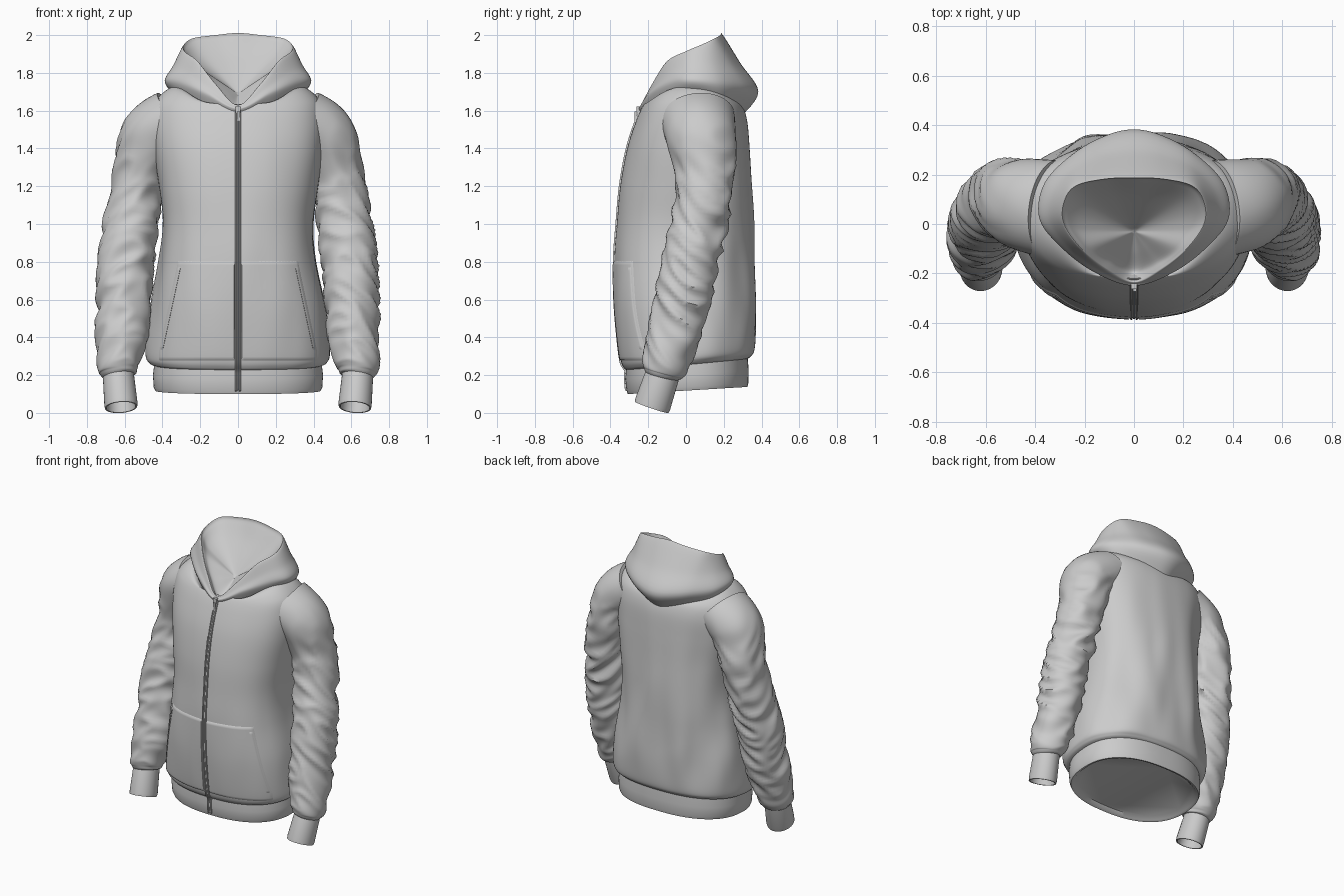
import bpy, bmesh, math
from mathutils import Vector, noise
from mathutils.bvhtree import BVHTree

if "Cube" in bpy.data.objects:
    bpy.data.objects.remove(bpy.data.objects["Cube"])


def spline(rows, n, closed=False):
    """Catmull-Rom through rows of numbers, n steps per segment."""
    m, out = len(rows), []
    get = lambda i: rows[i % m] if closed else rows[max(0, min(m - 1, i))]
    for i in range(m if closed else m - 1):
        p = [get(i + k) for k in (-1, 0, 1, 2)]
        for j in range(n):
            t = j / n
            out.append([0.5 * (2 * b + (c - a) * t + (2 * a - 5 * b + 4 * c - d) * t * t
                               + (3 * b - a - 3 * c + d) * t ** 3) for a, b, c, d in zip(*p)])
    if not closed:
        out.append(list(rows[-1]))
    return out


def make(name, verts, faces):
    me = bpy.data.meshes.new(name)
    me.from_pydata([tuple(v) for v in verts], [], faces)
    bm = bmesh.new()
    bm.from_mesh(me)
    bmesh.ops.recalc_face_normals(bm, faces=bm.faces)
    bm.to_mesh(me)
    bm.free()
    ob = bpy.data.objects.new(name, me)
    bpy.context.collection.objects.link(ob)
    return ob


def loft(name, rings, cap_start=False, cap_end=False):
    """Skin closed rings; returns a BVH for later ray casts."""
    n, verts = len(rings[0]), [v for r in rings for v in r]
    faces = [(i * n + j, i * n + (j + 1) % n, (i + 1) * n + (j + 1) % n, (i + 1) * n + j)
             for i in range(len(rings) - 1) for j in range(n)]
    if cap_start:
        faces.append(tuple(range(n)))
    if cap_end:
        faces.append(tuple(range(len(verts) - n, len(verts))))
    make(name, verts, faces)
    return BVHTree.FromPolygons([Vector(v) for v in verts], faces)


def body_ring(z, hx, yf, yb, drop, tilt, fold=0.0, n=128):
    """Superellipse slice of the body with soft vertical folds at the back and sides."""
    ring = []
    for i in range(n):
        a = 2 * math.pi * i / n
        c, s = math.cos(a), math.sin(a)
        p = 2 / 2.4
        x = hx * math.copysign(abs(c) ** p, c)
        k = math.copysign(abs(s) ** p, s)
        y = (yf + yb) / 2 + (yb - yf) / 2 * k
        w = fold * (0.25 + 0.75 * max(0, min(1, s + 0.7)))
        f = 1 + w * noise.noise(Vector((x * 7, y * 5, z * 1.8 + x)))
        ring.append(Vector((x * f, y * f, z - drop * s * s + tilt * (y + 0.3))))
    return ring


# torso: z, half width, front y, back y, neckline drop, tilt, fold strength
torso_rows = [(.225, .43, -.30, .31, 0, .09, 0), (.24, .47, -.33, .34, 0, .09, .01),
              (.31, .485, -.352, .362, 0, .06, .04), (.55, .46, -.375, .37, 0, 0, .06),
              (.8, .415, -.378, .365, 0, 0, .06), (1.0, .40, -.365, .358, 0, 0, .05),
              (1.2, .42, -.347, .347, 0, 0, .04), (1.4, .45, -.31, .336, 0, 0, .03),
              (1.55, .46, -.262, .322, 0, 0, .02), (1.66, .43, -.225, .295, .03, 0, .01),
              (1.73, .32, -.215, .27, .11, 0, 0), (1.64, .2, -.19, .2, .08, 0, 0)]
torso = loft("torso", [body_ring(*r) for r in spline(torso_rows, 8)])

# ribbed waistband with a closed, recessed underside
band_rows = [(.26, .44, -.315, .325, 0, .09), (.18, .45, -.322, .332, 0, .07),
             (.12, .447, -.315, .33, 0, .06), (.10, .438, -.308, .325, 0, .06),
             (.105, .42, -.295, .31, 0, .06), (.125, .40, -.28, .295, 0, .06)]
band = loft("waistband", [body_ring(*r) for r in band_rows], cap_end=True)


def tube_ring(c, t, rx, ry, fold=0.0, n=48):
    t = Vector(t).normalized()
    a = t.cross(Vector((0, 1, 0))).normalized()
    b = t.cross(a)
    ring = []
    for i in range(n):
        u = 2 * math.pi * i / n
        d = a * (math.cos(u) * rx) + b * (math.sin(u) * ry)
        p = Vector(c) + d
        q = Vector((p.x * 5, p.y * 5, p.z * 9 + p.y * 7 + abs(p.x) * 5))
        f = 0.5 - 2 * abs(noise.noise(q))
        ring.append(p + d * (fold * f))
    return ring


# sleeves: x, y, z, radius across, radius in depth, fold strength
sleeve_rows = [(.33, .06, 1.56, .165, .20, 0), (.455, .08, 1.46, .17, .185, .03),
               (.525, .105, 1.25, .14, .155, .13), (.565, .07, 1.0, .145, .15, .16),
               (.592, .022, .8, .145, .147, .16), (.605, -.018, .6, .143, .145, .16),
               (.615, -.068, .4, .135, .135, .16), (.634, -.108, .26, .115, .122, .1),
               (.634, -.122, .21, .098, .105, .03), (.632, -.127, .19, .07, .08, 0)]
cuff_rows = [(.632, -.115, .225, .08), (.632, -.13, .185, .083), (.62, -.175, .05, .088),
             (.619, -.182, .03, .086), (.619, -.182, .03, .078), (.62, -.175, .05, .076),
             (.63, -.14, .15, .07)]
for side, label in ((-1, "right"), (1, "left")):
    path = [[side * r[0]] + r[1:] for r in spline(sleeve_rows, 12)]
    rings = []
    for i, r in enumerate(path):
        t = Vector(path[min(i + 1, len(path) - 1)][:3]) - Vector(path[max(i - 1, 0)][:3])
        rings.append(tube_ring(r[:3], t, r[3], r[4], r[5]))
    loft(label + "_sleeve", rings, cap_start=True)
    loft(label + "_cuff", [tube_ring((side * x, y, z), (-.08 * side, -.34, -1), r, r * 1.1)
                           for x, y, z, r in cuff_rows], cap_end=True)

# hood: stations from front to back, each with rim, bulge and base points
stations = [((0, -.235, 1.63), (0, -.25, 1.61), (0, -.24, 1.59)),
            ((.12, -.18, 1.74), (.17, -.19, 1.69), (.14, -.19, 1.63)),
            ((.22, -.10, 1.86), (.31, -.08, 1.75), (.28, -.08, 1.68)),
            ((.29, 0, 1.91), (.385, .03, 1.76), (.35, .04, 1.70)),
            ((.29, .09, 1.945), (.36, .17, 1.75), (.32, .18, 1.67)),
            ((.24, .16, 1.975), (.24, .29, 1.73), (.19, .26, 1.63)),
            ((.12, .19, 1.99), (.11, .36, 1.71), (.08, .29, 1.59)),
            ((0, .195, 2.0), (0, .383, 1.70), (0, .295, 1.57))]
profiles = []
for k, st in enumerate(stations):
    rim, bulge, base = map(Vector, st)
    lip = Vector((rim.x * .94, rim.y * .93, rim.z - .012))
    inner = Vector((rim.x * .76, rim.y * .72 - .02, rim.z - .04 - .01 * k))
    centre = Vector((0, -.03, 1.69))
    profiles.append([base, bulge, bulge.lerp(rim, .5), rim, lip, inner,
                     inner.lerp(centre, .5), inner.lerp(centre, .95)])
mirrored = [[Vector((-p.x, p.y, p.z)) for p in pr] for pr in profiles[-2:0:-1]]
around = profiles + mirrored
rings = [spline([pr[i] for pr in around], 8, closed=True) for i in range(8)]
columns = [spline(col, 6) for col in zip(*rings)]
loft("hood", list(zip(*columns)), cap_end=True)


def front_y(x, z):
    """Frontmost cloth surface at x, z."""
    hits = [t.ray_cast(Vector((x, -2, z)), Vector((0, 1, 0)))[0] for t in (torso, band)]
    return min([h.y for h in hits if h] or [-.24])


def patch(name, outline, n, m, lift):
    """Raised cloth panel: outline(u, v) gives x, z; border sinks into the body."""
    verts = []
    for j in range(m + 1):
        for i in range(n + 1):
            x, z = outline(i / n, j / m)
            edge = i in (0, n) or j in (0, m)
            verts.append((x, front_y(x, z) + (.008 if edge else -lift), z))
    w = n + 1
    make(name, verts, [(j * w + i, j * w + i + 1, j * w + w + i + 1, j * w + w + i)
                       for j in range(m) for i in range(n)])


# kangaroo pockets with slanted openings, and rolled welts along them
def pocket_edge(v):
    return .425 - .105 * max(0, v - .1) / .9


for s, label in ((-1, "right"), (1, "left")):
    patch(label + "_pocket", lambda u, v: (s * (.012 + u * (pocket_edge(v) - .012)), .27 + .54 * v), 40, 40, .007)
    patch(label + "_pocket_welt", lambda u, v: (s * (pocket_edge(v * .85 + .1) - .03 + .024 * u),
                                                .324 + .459 * v), 4, 30, .011)

# zip: two tapes, raised teeth and a pull tab
for name, x0, x1, lift in (("right_zip_tape", -.018, -.004, .008), ("left_zip_tape", .004, .018, .008),
                           ("zip_teeth", -.006, .006, .005)):
    patch(name, lambda u, v: (x0 + u * (x1 - x0), .108 + 1.5 * v), 4, 120, lift)


def box(name, centre, size):
    bpy.ops.mesh.primitive_cube_add(size=1, location=centre)
    ob = bpy.context.object
    ob.name, ob.scale = name, size
    mod = ob.modifiers.new("bevel", "BEVEL")
    mod.width, mod.segments = .004, 2


box("zip_slider", (0, -.252, 1.605), (.026, .022, .035))
box("zip_pull", (.003, -.268, 1.57), (.014, .01, .05))

# smooth shading with sharp creases kept
bpy.ops.object.select_all(action='SELECT')
bpy.context.view_layer.objects.active = bpy.data.objects["torso"]
bpy.ops.object.shade_smooth_by_angle(angle=math.radians(50))
